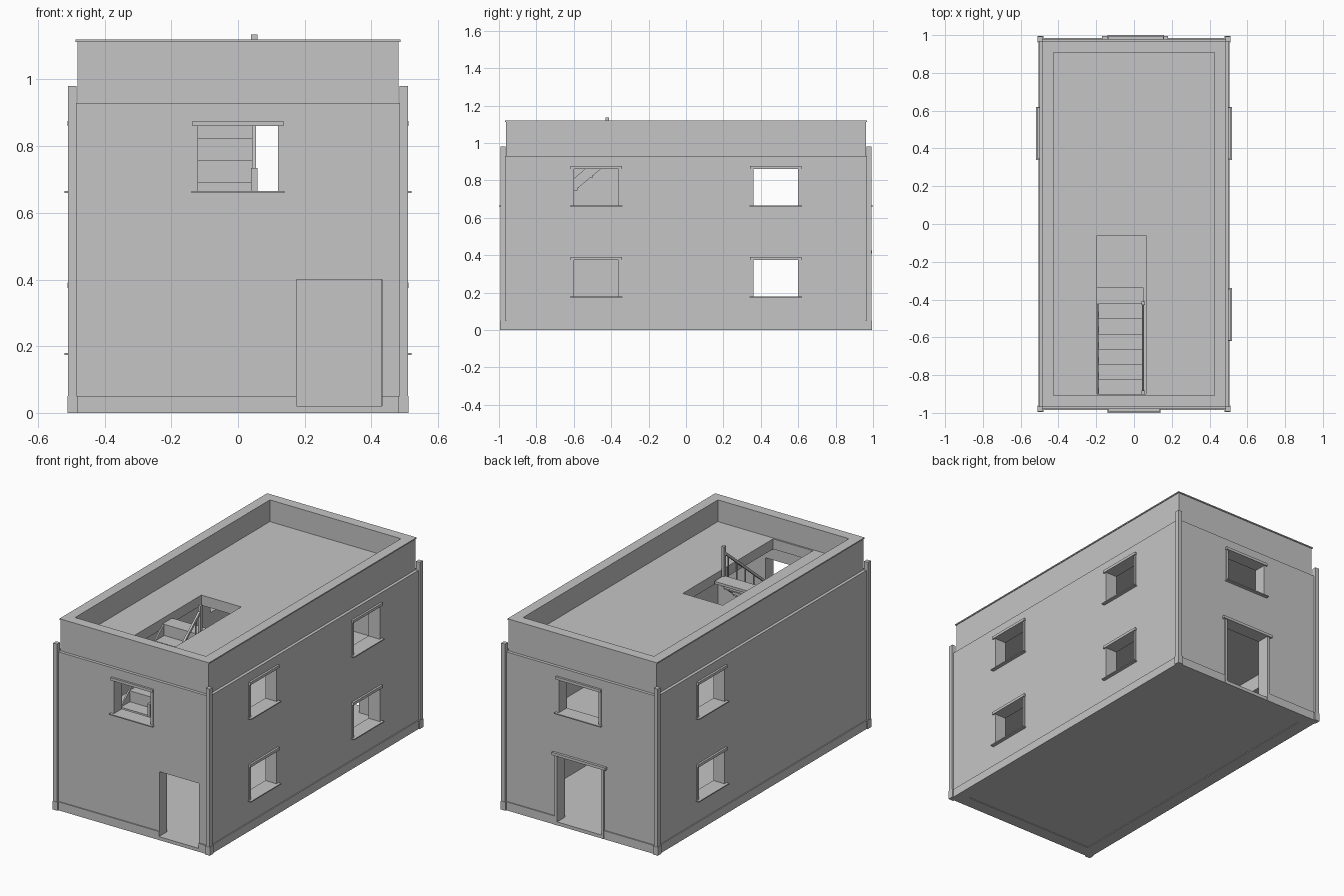
import bpy, bmesh, math
from mathutils import Vector

if "Cube" in bpy.data.objects:
    bpy.data.objects.remove(bpy.data.objects["Cube"])

# One plain plaster colour
grey = bpy.data.materials.new("plaster_grey")
grey.diffuse_color = (0.56, 0.56, 0.56, 1)
grey.use_nodes = True
grey.node_tree.nodes["Principled BSDF"].inputs["Base Color"].default_value = grey.diffuse_color


def finish(name, bm):
    bmesh.ops.recalc_face_normals(bm, faces=bm.faces)
    me = bpy.data.meshes.new(name)
    bm.to_mesh(me)
    bm.free()
    me.materials.append(grey)
    ob = bpy.data.objects.new(name, me)
    bpy.context.collection.objects.link(ob)
    return ob


def add_box(bm, x0, x1, y0, y1, z0, z1):
    vs = bmesh.ops.create_cube(bm, size=1)["verts"]
    for v in vs:
        v.co = Vector(((x0 + x1) / 2 + v.co.x * (x1 - x0),
                       (y0 + y1) / 2 + v.co.y * (y1 - y0),
                       (z0 + z1) / 2 + v.co.z * (z1 - z0)))


def boxes(name, items):
    bm = bmesh.new()
    for b in items:
        add_box(bm, *b)
    return finish(name, bm)


def ring(name, ox, oy, ix, iy, z0, z1):
    """Rectangular tube with outer and inner half sizes."""
    bm = bmesh.new()
    loops = []
    for hx, hy, z in ((ox, oy, z0), (ox, oy, z1), (ix, iy, z1), (ix, iy, z0)):
        loops.append([bm.verts.new((sx * hx, sy * hy, z))
                      for sx, sy in ((-1, -1), (1, -1), (1, 1), (-1, 1))])
    for k in range(4):
        a, b = loops[k], loops[(k + 1) % 4]
        for i in range(4):
            j = (i + 1) % 4
            bm.faces.new((a[i], a[j], b[j], b[i]))
    return finish(name, bm)


def cut(ob, cutter):
    m = ob.modifiers.new("openings", 'BOOLEAN')
    m.object = cutter
    m.operation = 'DIFFERENCE'
    m.solver = 'EXACT'


WX, WY = 0.50, 0.98      # outer half size of the walls
IX, IY = 0.43, 0.91      # inner half size
LEVELS = ((0.18, 0.375), (0.665, 0.86))

# Window list: (axis, side, from, to, bottom, top)
windows = [('y', -1, -0.12, 0.12, *LEVELS[1]), ('y', 1, -0.12, 0.14, *LEVELS[1])]
for z0, z1 in LEVELS:
    windows += [('x', 1, -0.60, -0.36, z0, z1),
                ('x', 1, 0.36, 0.60, z0, z1),
                ('x', -1, 0.36, 0.60, z0, z1)]
front_door = ('y', -1, 0.175, 0.432, 0.02, 0.40)
back_door = ('y', 1, -0.14, 0.15, 0.02, 0.41)


def on_wall(axis, side, a, b, z0, z1, inner, outer):
    """Box lying against a wall, between inner and outer distance."""
    p, q = sorted((side * inner, side * outer))
    return (p, q, a, b, z0, z1) if axis == 'x' else (a, b, p, q, z0, z1)


def limits(axis):
    return (IX, WX) if axis == 'x' else (IY, WY)


# Cutters for windows and doors
holes = []
for w in windows + [front_door, back_door]:
    i, o = limits(w[0])
    holes.append(on_wall(*w, i - 0.03, o + 0.05))
cutter = boxes("opening_cutter", holes)
cutter.hide_render = True
cutter.hide_viewport = False
cutter.display_type = 'WIRE'

# Walls, skirting and parapet
walls = ring("walls", WX, WY, IX, IY, 0.0, 0.93)
cut(walls, cutter)
skirting = ring("skirting", WX + 0.006, WY + 0.006, WX - 0.002, WY - 0.002, 0.0, 0.05)
cut(skirting, cutter)
ring("parapet", 0.482, 0.962, IX, IY, 0.93, 1.113)
ring("parapet_cap", 0.487, 0.967, IX - 0.003, IY - 0.003, 1.113, 1.12)

# Corner posts with wider feet
posts = []
for sx in (-1, 1):
    for sy in (-1, 1):
        for lo_x, lo_y, hi, z0, z1 in ((0.485, 0.965, 0.0, 0.05, 0.98),
                                       (0.480, 0.960, 0.002, 0.0, 0.05)):
            x0, x1 = sorted((sx * lo_x, sx * (0.51 + hi)))
            y0, y1 = sorted((sy * lo_y, sy * (0.992 + hi)))
            posts.append((x0, x1, y0, y1, z0, z1))
boxes("corner_posts", posts)

# Window surrounds: lintel, sill and jambs
trim = []
for axis, side, a, b, z0, z1 in windows:
    o = limits(axis)[1]
    trim += [on_wall(axis, side, a - 0.017, b + 0.017, z1, z1 + 0.016, o - 0.01, o + 0.012),
             on_wall(axis, side, a - 0.02, b + 0.02, z0 - 0.006, z0, o - 0.05, o + 0.02),
             on_wall(axis, side, a - 0.014, a, z0, z1, o - 0.01, o + 0.004),
             on_wall(axis, side, b, b + 0.014, z0, z1, o - 0.01, o + 0.004)]
boxes("window_trim", trim)

# Back door surround
ax, sd, a, b, z0, z1 = back_door
boxes("back_door_trim", [
    on_wall(ax, sd, a - 0.03, b + 0.03, z1, z1 + 0.016, WY - 0.01, WY + 0.015),
    on_wall(ax, sd, a - 0.015, a, 0, z1, WY - 0.01, WY + 0.008),
    on_wall(ax, sd, b, b + 0.015, 0, z1, WY - 0.01, WY + 0.008)])

# Floors, plus thresholds below the doors
boxes("ground_floor", [(-IX - 0.03, IX + 0.03, -IY - 0.03, IY + 0.03, 0.004, 0.02)])
boxes("upper_floor", [(-IX, IX, -IY, IY, 0.46, 0.49)])

# Roof slab around the stairwell
HX0, HX1, HY0, HY1 = -0.197, 0.063, -0.90, -0.06
boxes("roof_slab", [(-IX, HX0, -IY, IY, 0.93, 0.99),
                    (HX1, IX, -IY, IY, 0.93, 0.99),
                    (HX0, HX1, HY1, IY, 0.93, 0.99),
                    (HX0, HX1, -IY, HY0, 0.93, 0.99)])

# Stairs: treads, risers and top landing
RISE, RUN, N = 0.067, 0.08, 6
steps = []
for i in range(N):
    y, z = -0.90 + i * RUN, 0.49 + (i + 1) * RISE
    steps.append((-0.19, 0.045, y - 0.004, y + RUN, z - 0.012, z))
    steps.append((-0.19, 0.045, y, y + 0.008, z - RISE, z - 0.012))
steps.append((-0.19, 0.045, -0.42, -0.412, 0.89, 0.945))
steps.append((-0.195, 0.05, -0.424, -0.335, 0.945, 0.96))
boxes("stairs", steps)


def sloped_bar(name, x0, x1, y0, z0, y1, z1, h):
    """Bar rising along y with plumb-cut ends."""
    bm = bmesh.new()
    add_box(bm, x0, x1, 0, 1, 0, h)
    for v in bm.verts:
        t = v.co.y
        v.co.y = y0 + t * (y1 - y0)
        v.co.z += z0 + t * (z1 - z0)
    return finish(name, bm)


for name, x in (("left_stringer", -0.195), ("right_stringer", 0.043)):
    sloped_bar(name, x, x + 0.008, -0.90, 0.49, -0.42, 0.89, 0.07)

# Stair railing: newels, handrail and balusters
sloped_bar("handrail", 0.042, 0.054, -0.89, 0.70, -0.42, 1.09, 0.018)
boxes("newel_posts", [(0.039, 0.058, -0.90, -0.881, 0.49, 0.735),
                      (0.039, 0.058, -0.43, -0.411, 0.90, 1.135)])
boxes("balusters", [(0.045, 0.051, y - 0.003, y + 0.003, z, z + 0.16)
                    for y, z in ((-0.86 + i * RUN, 0.56 + i * RISE) for i in range(N))])
